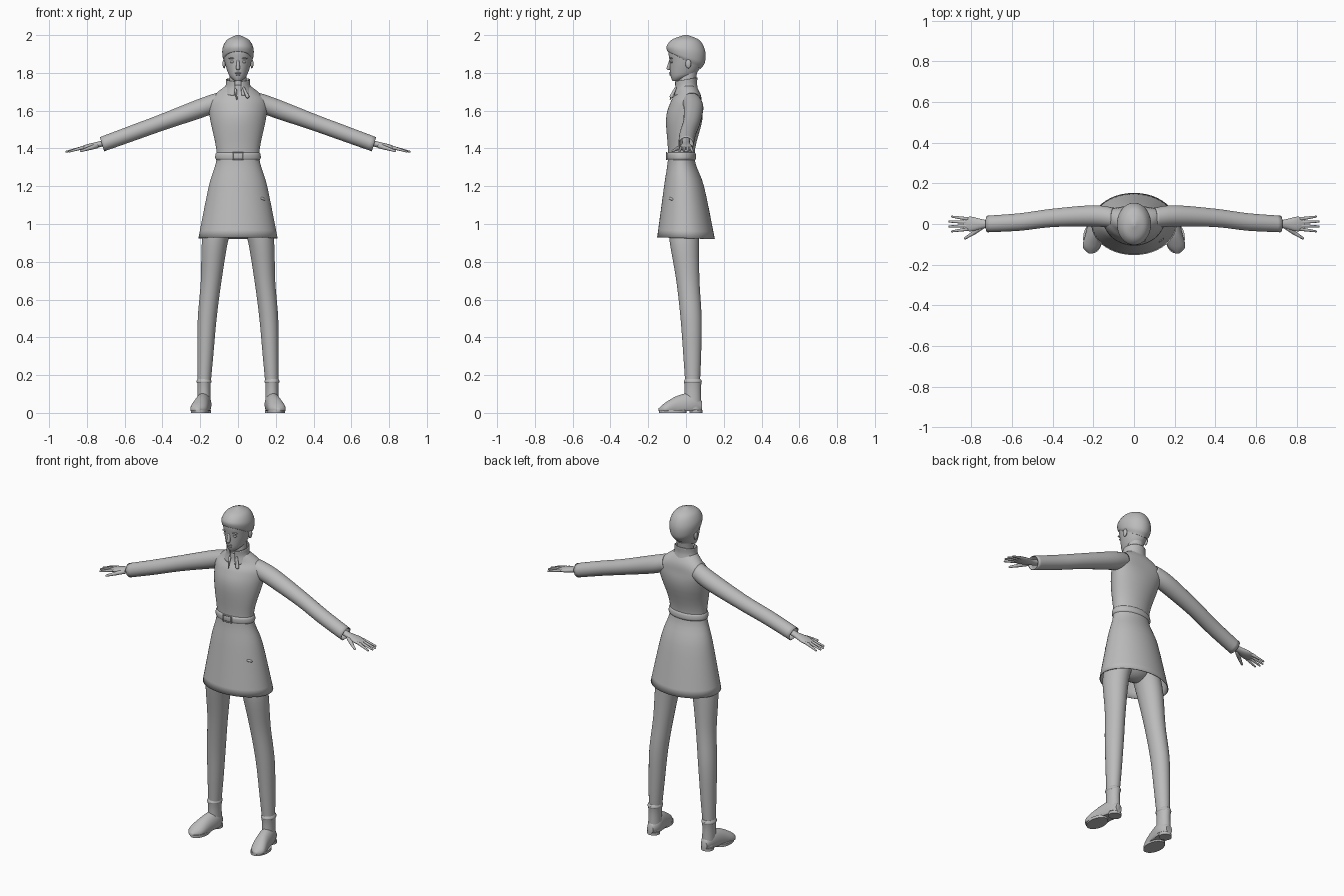
import bpy, bmesh, math
from mathutils import Vector

if "Cube" in bpy.data.objects:
    bpy.data.objects.remove(bpy.data.objects["Cube"])

grey = bpy.data.materials.new("plain grey")
grey.use_nodes = True
shade = (.5, .5, .5, 1)
grey.diffuse_color = shade
grey.node_tree.nodes["Principled BSDF"].inputs["Base Color"].default_value = shade


def finish(bm, name, mirror=False, thick=0):
    """Turn a bmesh into a smooth shaded, optionally mirrored object."""
    bmesh.ops.recalc_face_normals(bm, faces=bm.faces)
    mesh = bpy.data.meshes.new(name)
    bm.to_mesh(mesh)
    bm.free()
    mesh.materials.append(grey)
    part = bpy.data.objects.new(name, mesh)
    bpy.context.collection.objects.link(part)
    bpy.ops.object.select_all(action="DESELECT")
    part.select_set(True)
    bpy.context.view_layer.objects.active = part
    bpy.ops.object.shade_smooth_by_angle(angle=math.radians(50))
    if thick:
        part.modifiers.new("thickness", "SOLIDIFY").thickness = thick
    if mirror:
        part.modifiers.new("mirror", "MIRROR")


def spline(rows, steps):
    """Resample the rings along a smooth curve through them."""
    result = []
    last = len(rows) - 1
    for i in range(last):
        before, start, end, after = (rows[min(max(i + k, 0), last)] for k in (-1, 0, 1, 2))
        for step in range(steps):
            t = step / steps
            ring = []
            for a, b, c, d in zip(before, start, end, after):
                bend = 2 * a - 5 * b + 4 * c - d
                twist = 3 * (b - c) + d - a
                ring.append(b + t / 2 * (c - a + t * (bend + t * twist)))
            result.append(ring)
    return result + [rows[last]]


def loft(name, axis, rows, aspect=1, tilt=0, fade=0, steps=5, sides=36, caps=True,
         mirror=False, thick=0, shape=None, drop=None):
    """Skin ellipses along an axis: position, two centres, radius, other radius."""
    bm = bmesh.new()
    rows = [row if len(row) > 4 else (*row, row[3] * aspect) for row in rows]
    stations = spline(rows, steps)
    rings = []
    for i, (along, cu, cv, ru, rv) in enumerate(stations):
        lean = tilt * (1 - i / (len(stations) - 1)) ** fade
        ring = []
        for k in range(sides):
            angle = math.tau * (k + .5) / sides
            u, rise = cu + ru * math.cos(angle), rv * math.sin(angle)
            v, w = cv + rise, along + lean * rise
            point = Vector({"x": (w, u, v), "y": (u, w, v), "z": (u, v, w)}[axis])
            if shape:
                shape(point)
            ring.append(bm.verts.new(point))
        rings.append(ring)
    for low, high in zip(rings, rings[1:]):
        for k in range(sides):
            bm.faces.new((low[k - 1], low[k], high[k], high[k - 1]))
    if caps:
        bm.faces.new(rings[0])
        bm.faces.new(rings[-1])
    if drop:
        unwanted = [face for face in bm.faces if drop(face.calc_center_median())]
        bmesh.ops.delete(bm, geom=unwanted, context="FACES")
    finish(bm, name, mirror, thick)


def body(name, rows, **options):
    """Upright loft on the centre line: height, depth centre, half width, half depth."""
    loft(name, "z", [(row[0], 0, *row[1:]) for row in rows], **options)


def capsule(name, start, end, wide, narrow, mirror=False):
    """Rounded rod that tapers from start to end."""
    start, end = Vector(start), Vector(end)
    turn = (end - start).to_track_quat("Z", "Y")
    bm = bmesh.new()
    bmesh.ops.create_uvsphere(bm, u_segments=16, v_segments=9, radius=1)
    for vert in bm.verts:
        at_end = vert.co.z > 0
        vert.co = turn @ vert.co * (narrow if at_end else wide) + (end if at_end else start)
    finish(bm, name, mirror)


def blob(name, place, size, mirror=False):
    """Ellipsoid."""
    bm = bmesh.new()
    bmesh.ops.create_uvsphere(bm, u_segments=20, v_segments=12, radius=1)
    bmesh.ops.scale(bm, vec=size, verts=bm.verts)
    bmesh.ops.translate(bm, vec=place, verts=bm.verts)
    finish(bm, name, mirror)


def sweep_shoulders(point):
    """Set the shoulders further back than the chest."""
    fade = min(max((point.z - 1.45) * 6, 0), 1)
    point.y += 1.2 * point.x ** 2 * fade


def flatten_sole(point):
    point.z = max(point.z, .01)


# Coat: one open shell from hem to neck
body("coat", [(.925, 0, .21, .153), (1.2, -.01, .155, .106), (1.36, -.025, .113, .07),
              (1.55, -.01, .147, .096), (1.64, 0, .157, .084), (1.69, .01, .118, .066),
              (1.735, 0, .06, .05)],
     sides=48, caps=False, thick=.004, tilt=-.03, fade=1, shape=sweep_shoulders)

# Belt with a framed buckle
body("belt", [(1.34, -.024, .116, .074), (1.35, -.024, .121, .078), (1.37, -.025, .119, .077),
              (1.38, -.025, .112, .07)], sides=48, caps=False)
buckle = Vector((0, -.103, 1.36))
for side in (-1, 1):
    across, up = Vector((.027, 0, 0)), Vector((0, 0, .018))
    capsule("buckle_bar", buckle - across + side * up, buckle + across + side * up, .003, .003)
    capsule("buckle_post", buckle - up + side * across, buckle + up + side * across, .003, .003)

# Pocket tab on the left of the skirt
capsule("pocket_tab", (.125, -.082, 1.135), (.14, -.073, 1.13), .008, .006)

# Open collar, its hanging point and the edge of the front slit
body("collar", [(1.69, 0, .075, .06), (1.73, 0, .06, .053), (1.765, 0, .058, .055)],
     tilt=.18, caps=False, thick=.006,
     drop=lambda centre: abs(centre.x) < .014 and centre.y < 0)
capsule("collar_point", (.03, -.055, 1.72), (.05, -.077, 1.675), .006, .01)
capsule("front_slit_edge", (-.013, -.06, 1.71), (-.006, -.084, 1.66), .007, .003)

# Sleeves slope straight down from shoulder to wrist
arm_line = [(.1, .03, .05), (.2, .04, .052), (.4, .03, .045), (.56, .01, .043), (.72, 0, .041)]
loft("sleeve", "x", [(x, y, 1.685 - .365 * x, radius) for x, y, radius in arm_line],
     aspect=.92, tilt=.3, caps=False, mirror=True, thick=.004)

# Hands: palm, thumb and four fanned fingers
loft("palm", "x", [(.66, 0, 1.445, .022, .018), (.73, 0, 1.423, .02, .016),
                   (.8, 0, 1.408, .036, .014), (.84, 0, 1.4, .028, .006)], mirror=True)
for i, name in enumerate(("index", "middle", "ring", "little")):
    fan = i - 1.5
    capsule(name + "_finger", (.82, .017 * fan, 1.405),
            (.91 - .007 * fan ** 2, .024 * fan, 1.383), .009, .005, mirror=True)
capsule("thumb_base", (.75, -.015, 1.412), (.79, -.045, 1.4), .013, .01, mirror=True)
capsule("thumb_tip", (.79, -.045, 1.4), (.83, -.07, 1.387), .01, .006, mirror=True)

# Legs and hips
loft("leg", "z", [(.14, .18, .035, .034), (.3, .173, .033, .042), (.5, .163, .027, .05),
                  (.7, .142, .01, .055), (.92, .12, -.01, .07), (1.05, .08, -.01, .075)],
     aspect=1.12, mirror=True)
blob("hips", (0, -.01, 1.05), (.135, .085, .1))

# Boots: shaft, rolled cuff, foot, sole and heel
loft("boot_shaft", "z", [(.02, .18, .036, .037), (.12, .18, .036, .034), (.17, .18, .036, .037)],
     aspect=1.27, mirror=True)
loft("boot_cuff", "z", [(.155, .18, .036, .034), (.165, .18, .036, .04), (.18, .18, .036, .034)],
     aspect=1.2, mirror=True)
loft("boot_foot", "y", [(.086, .18, .035, .02, .025), (.04, .18, .045, .039, .06),
                        (-.04, .193, .035, .043, .058), (-.11, .209, .02, .043, .034),
                        (-.145, .213, .016, .01, .008)],
     shape=flatten_sole, mirror=True)
for name, x, y, radius, ratio in (("boot_sole", .203, -.07, .047, 1.57), ("boot_heel", .18, .052, .036, .95)):
    loft(name, "z", [(z, x, y, radius) for z in (0, .016)], aspect=ratio, steps=1, mirror=True)

# Neck and head
body("neck", [(1.68, .01, .055, .05), (1.75, .005, .046, .046), (1.85, .02, .045, .05)])
body("head", [(1.757, -.055, .016, .016), (1.775, -.032, .038, .047), (1.8, -.013, .053, .071),
              (1.86, 0, .071, .087), (1.92, 0, .076, .092), (1.97, 0, .05, .06)])

# Short hair: a cap that is high on the brow and low on the nape
body("hair", [(1.868, -.008, .072, .086), (1.885, 0, .081, .1), (1.93, 0, .082, .102),
              (1.975, 0, .058, .072), (2, 0, .008, .01)], tilt=-.55, fade=2)

# Face and ears
capsule("nose", (0, -.082, 1.87), (0, -.092, 1.825), .006, .011)
blob("upper_lip", (0, -.083, 1.8), (.017, .008, .004))
blob("lower_lip", (0, -.079, 1.79), (.014, .009, .005))
blob("chin", (0, -.062, 1.771), (.016, .014, .011))
blob("eye", (.029, -.074, 1.858), (.014, .009, .007), mirror=True)
blob("brow", (.031, -.078, 1.877), (.019, .009, .004), mirror=True)
blob("ear", (.074, .012, 1.848), (.008, .015, .024), mirror=True)
